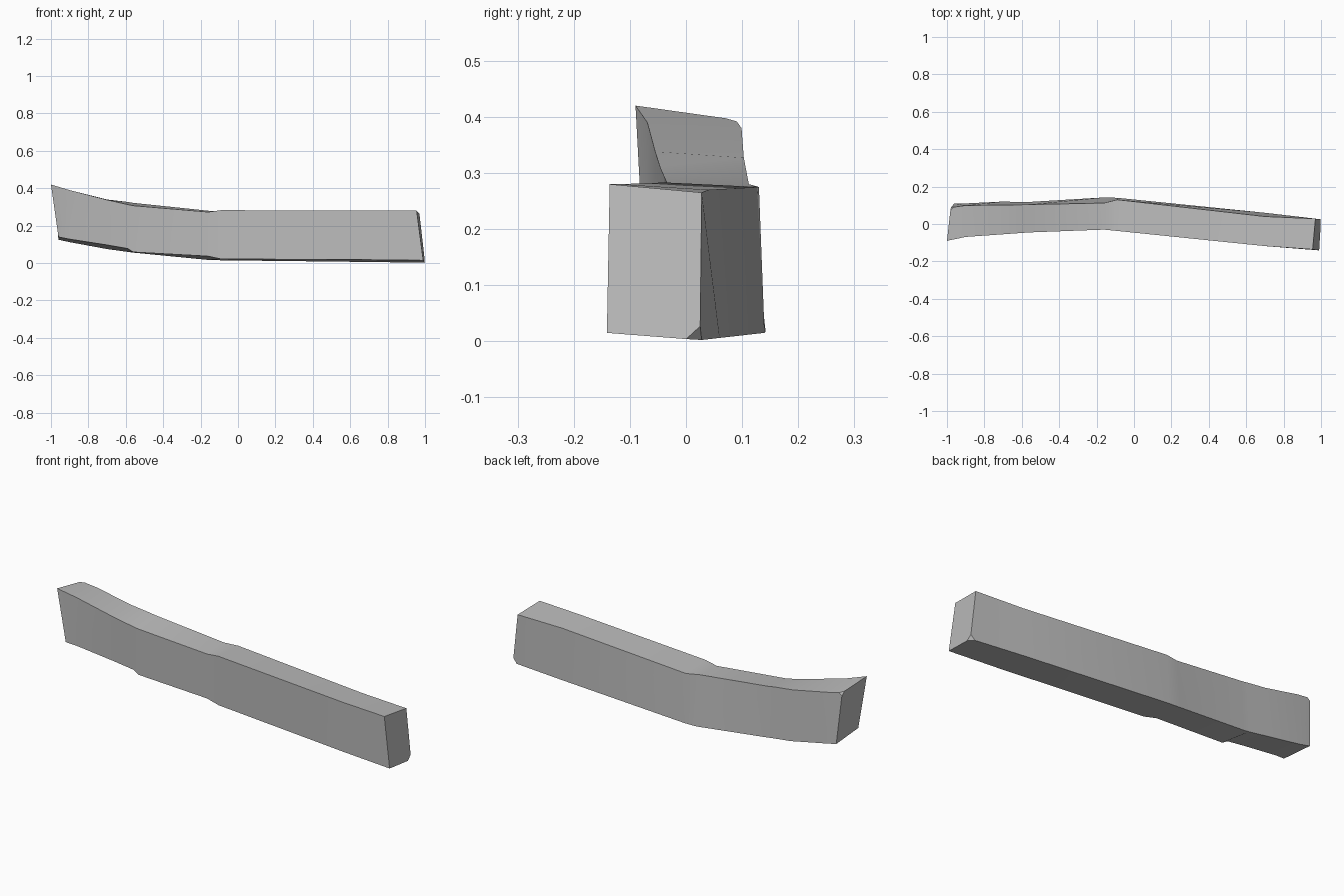
import bpy
import bmesh

# Remove the default cube only
default_cube = bpy.data.objects.get("Cube")
if default_cube:
    bpy.data.objects.remove(default_cube, do_unlink=True)

# Single grey for the whole plank
GREY = (0.5, 0.5, 0.5, 1.0)
material = bpy.data.materials.new("plain grey")
material.use_nodes = True
material.diffuse_color = GREY
material.node_tree.nodes["Principled BSDF"].inputs["Base Color"].default_value = GREY

# Cross-sections along the plank, in hundredths:
# x, then (y, z) of front top, back top, back bottom, front bottom
SECTIONS = [
    (-98, -9, 42, 8.8, 39.5, 11, 12.5, -7.5, 14),
    (-90, -6.9, 39, 9.9, 38, 11, 11.2, -6, 12.8),
    (-70, -5.5, 33.8, 10.2, 34, 12, 7.5, -4.5, 9.7),
    (-59, -4.7, 31.3, 10.3, 32.7, 11.7, 6, -3.7, 7.8),
    (-56, -4.5, 30.7, 10.4, 32.2, 11.8, 5.6, -3.7, 5.9),
    (-16, -3, 27.3, 11.2, 28, 14.2, 1.7, -3, 3.7),
    (-9, -3.7, 28.3, 13, 27.5, 14, 1.5, -3.5, 2.2),
    (70, -11.8, 28, 4, 27, 6, 0.6, -11.8, 1.8),
    (98, -13.6, 28, 2.8, 26.5, 2.5, 0.2, -14.1, 1.5),
]
# Slant of the two end cuts, as x shift per corner in the same order
LEFT_SLANT = (-2, 0, 2, 2)
RIGHT_SLANT = (-2.5, -1, 2, 1)


def section_points(index):
    """Four corner points of one cross-section."""
    x, *pairs = SECTIONS[index]
    slant = (0, 0, 0, 0)
    if index == 0:
        slant = LEFT_SLANT
    elif index == len(SECTIONS) - 1:
        slant = RIGHT_SLANT
    corners = zip(slant, pairs[::2], pairs[1::2])
    return [((x + shift) / 100, y / 100, z / 100) for shift, y, z in corners]


# Loft the plank through its sections and cap both ends
bm = bmesh.new()
rings = [[bm.verts.new(p) for p in section_points(i)] for i in range(len(SECTIONS))]
for ring, following in zip(rings, rings[1:]):
    for a in range(4):
        b = (a + 1) % 4
        bm.faces.new((ring[a], ring[b], following[b], following[a]))
bm.faces.new(rings[0])
bm.faces.new(reversed(rings[-1]))

# Chip one corner at each end: upper back on the left, lower back on the right
for corner, size in ((rings[0][1], 0.017), (rings[-1][2], 0.025)):
    bmesh.ops.bevel(bm, geom=[corner], offset=size, segments=1,
                    affect="VERTICES", profile=0.5)
bmesh.ops.recalc_face_normals(bm, faces=bm.faces)

mesh = bpy.data.meshes.new("plank")
bm.to_mesh(mesh)
bm.free()
mesh.materials.append(material)

plank = bpy.data.objects.new("bent_plank", mesh)
bpy.context.collection.objects.link(plank)

# Soft bends along the length, crisp long edges
bpy.context.view_layer.objects.active = plank
plank.select_set(True)
bpy.ops.object.shade_smooth_by_angle(angle=0.7)
